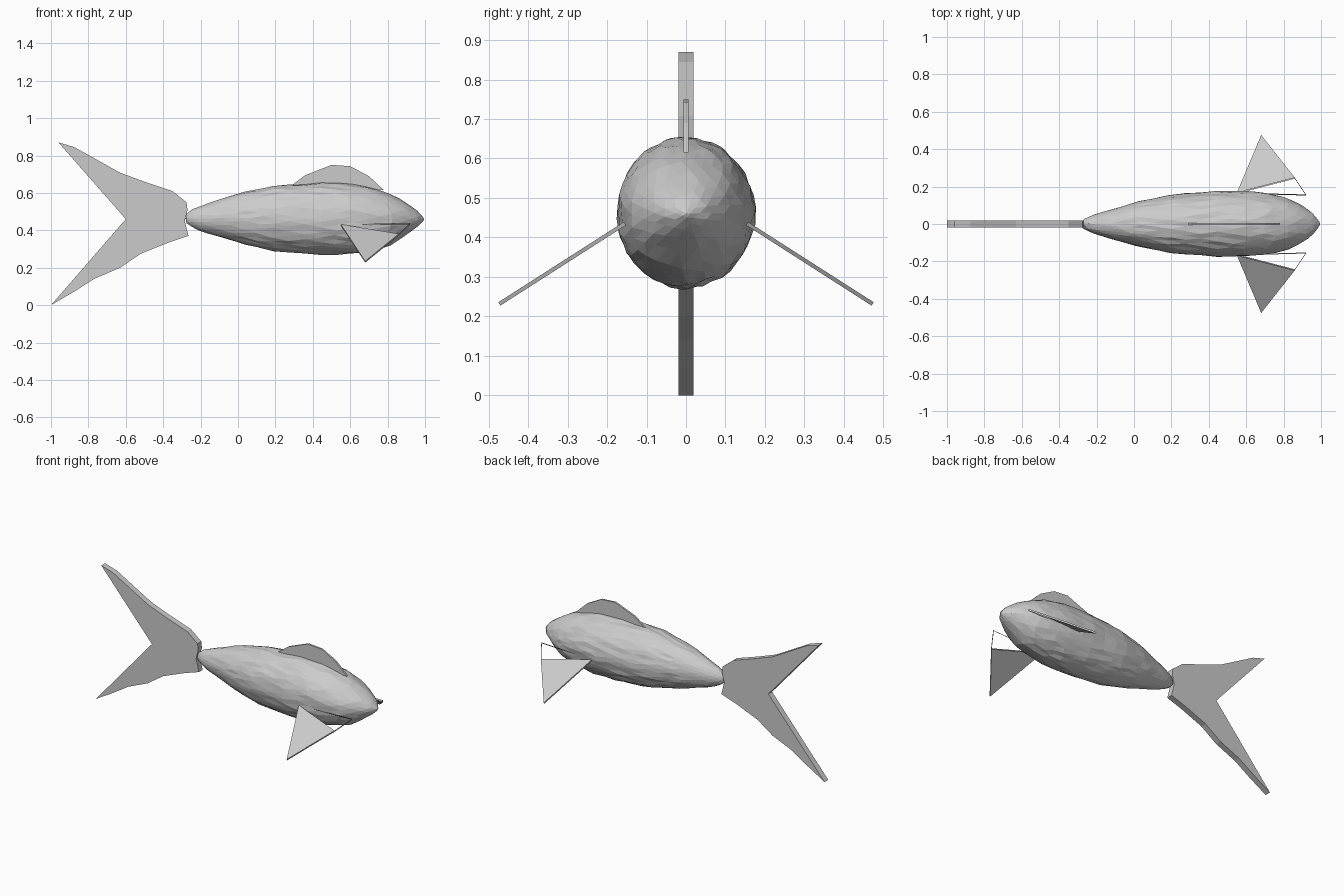
import bpy, bmesh, random
from mathutils import Vector

if "Cube" in bpy.data.objects:
    bpy.data.objects.remove(bpy.data.objects["Cube"])

random.seed(3)


def add_object(name, bm):
    mesh = bpy.data.meshes.new(name)
    bm.to_mesh(mesh)
    bm.free()
    obj = bpy.data.objects.new(name, mesh)
    bpy.context.collection.objects.link(obj)
    return obj


def flat_fin(name, outline, half):
    """Upright fin: an x-z outline extruded across y."""
    bm = bmesh.new()
    face = bm.faces.new([bm.verts.new((x, -half, z)) for x, z in outline])
    new = bmesh.ops.extrude_face_region(bm, geom=[face])["geom"]
    for v in new:
        if isinstance(v, bmesh.types.BMVert):
            v.co.y = half
    bmesh.ops.recalc_face_normals(bm, faces=bm.faces)
    return add_object(name, bm)


# Body stations: x, top z, bottom z, half width
STATIONS = [(-0.28, 0.485, 0.44, 0.018), (-0.25, 0.51, 0.42, 0.037), (-0.2, 0.53, 0.395, 0.056),
            (0, 0.60, 0.335, 0.115), (0.2, 0.639, 0.287, 0.157), (0.45, 0.655, 0.27, 0.175),
            (0.6, 0.65, 0.273, 0.174), (0.72, 0.63, 0.29, 0.163), (0.82, 0.593, 0.322, 0.14),
            (0.9, 0.549, 0.375, 0.10), (0.96, 0.505, 0.42, 0.055), (0.995, 0.465, 0.455, 0.006)]


def section(x):
    for a, b in zip(STATIONS, STATIONS[1:]):
        if x <= b[0]:
            t = max(0, (x - a[0]) / (b[0] - a[0]))
            return [p + (q - p) * t for p, q in zip(a, b)][1:]
    return STATIONS[-1][1:]


# Body: faceted sphere stretched along the stations, slightly uneven
bm = bmesh.new()
bmesh.ops.create_icosphere(bm, subdivisions=4, radius=1)
for v in bm.verts:
    x = 0.3575 + 0.6375 * v.co.z
    side = Vector((v.co.x, v.co.y))
    side = side.normalized() if side.length > 1e-4 else Vector((0, 0))
    top, bottom, width = section(x)
    r = 1 + random.uniform(-0.025, 0.02)
    v.co = (x, side.x * width * r, (top + bottom) / 2 + side.y * (top - bottom) / 2 * r)
bmesh.ops.recalc_face_normals(bm, faces=bm.faces)
add_object("body", bm)

# Forked tail
flat_fin("tail_fin", [(-0.275, 0.55), (-0.35, 0.61), (-0.50, 0.66), (-0.63, 0.708), (-0.875, 0.845),
                      (-0.96, 0.87), (-0.60, 0.46), (-1.0, 0.0), (-0.875, 0.073), (-0.77, 0.14),
                      (-0.63, 0.20), (-0.52, 0.275), (-0.37, 0.335), (-0.265, 0.37),
                      (-0.285, 0.45), (-0.27, 0.51)], 0.019)

# Back fin
flat_fin("back_fin", [(0.28, 0.635), (0.36, 0.695), (0.50, 0.75), (0.60, 0.743),
                      (0.70, 0.69), (0.78, 0.615)], 0.006)

# Side fins: rim around the whole outline, skin only on the outer triangle
bm = bmesh.new()
outline = [(0.55, 0.165), (0.68, 0.473), (0.86, 0.245), (0.92, 0.155)]
offset = Vector((0, 0.55, 0.83)) * 0.005
points = [Vector((x, y, 0.435 - 0.64 * (y - 0.155))) for x, y in outline]
upper = [bm.verts.new(p + offset) for p in points]
lower = [bm.verts.new(p - offset) for p in points]
for i in range(4):
    j = (i + 1) % 4
    bm.faces.new((upper[i], upper[j], lower[j], lower[i]))
bm.faces.new(upper[2::-1])
bm.faces.new(lower[:3])
fins = add_object("side_fins", bm)
mirror = fins.modifiers.new("mirror", "MIRROR")
mirror.use_axis = (False, True, False)
